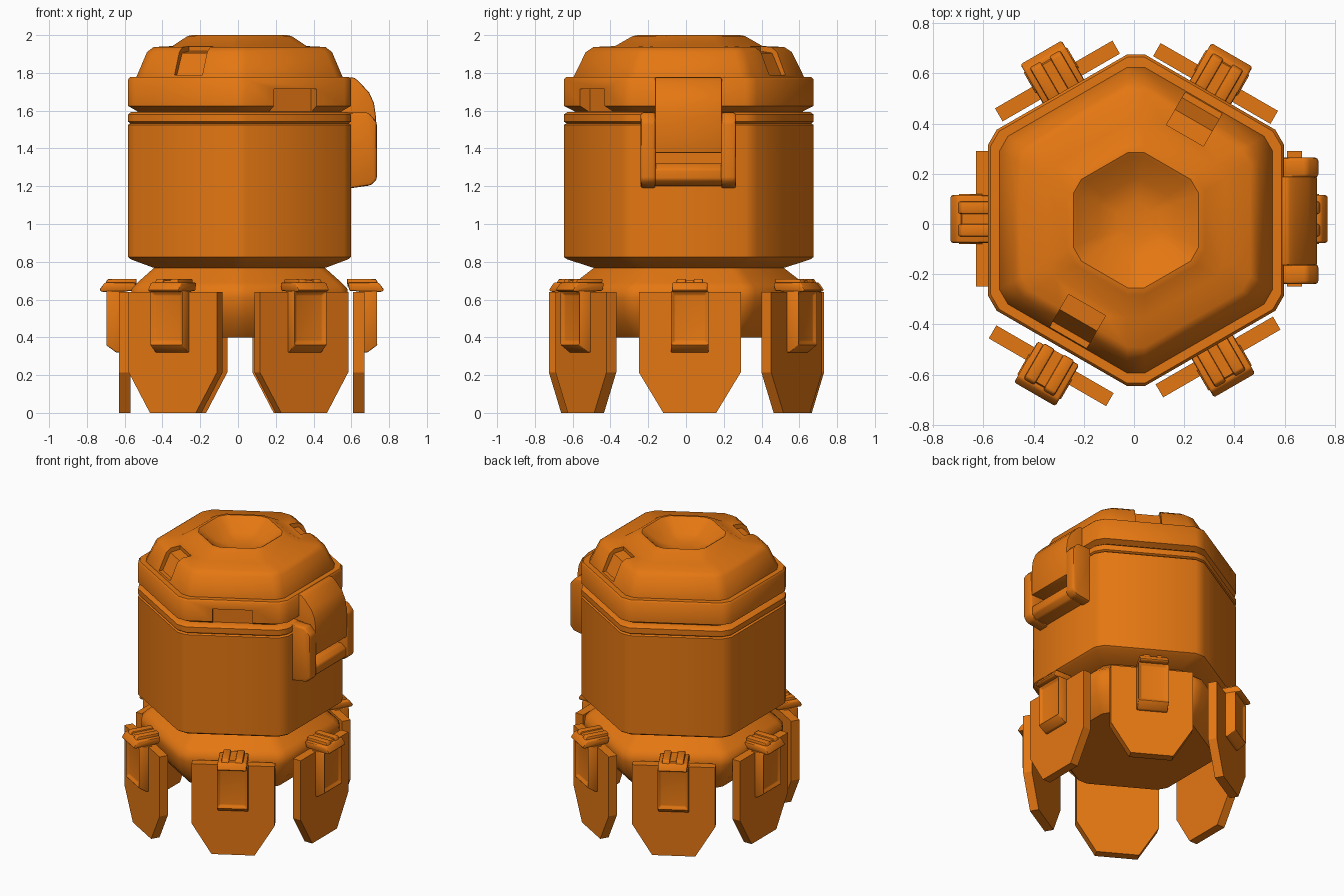
import bpy, bmesh
from math import radians, sin, cos, tan, atan2
from mathutils import Matrix, Vector

if "Cube" in bpy.data.objects:
    bpy.data.objects.remove(bpy.data.objects["Cube"])

orange = bpy.data.materials.new("orange_paint")
orange.use_nodes = True
COLOUR = (0.78, 0.185, 0.006, 1)
orange.diffuse_color = COLOUR
orange.node_tree.nodes["Principled BSDF"].inputs["Base Color"].default_value = COLOUR

CENTRE = (0.008, 0.015)


def finish(name, bm, bevel=0.0):
    """Turn a bmesh into an orange object with softened edges."""
    bmesh.ops.recalc_face_normals(bm, faces=bm.faces)
    if bevel:
        sharp = [e for e in bm.edges if e.calc_face_angle(0) > 0.35]
        bmesh.ops.bevel(bm, geom=sharp, offset=bevel, segments=2,
                        profile=0.5, affect='EDGES', clamp_overlap=True)
    mesh = bpy.data.meshes.new(name)
    bm.to_mesh(mesh)
    bm.free()
    mesh.materials.append(orange)
    ob = bpy.data.objects.new(name, mesh)
    bpy.context.collection.objects.link(ob)
    return ob


def smooth(ob, angle=40):
    bpy.ops.object.select_all(action='DESELECT')
    ob.select_set(True)
    bpy.context.view_layer.objects.active = ob
    bpy.ops.object.shade_smooth_by_angle(angle=radians(angle))


def hex_loft(name, profile, cut=0.04):
    """Stack chamfered hexagons through (apothem, z) points, capped at both ends."""
    bm = bmesh.new()
    rings = []
    for apothem, z in profile:
        half = apothem * tan(radians(30)) - min(cut, apothem * 0.15)
        ring = []
        for k in range(6):
            a = radians(60 * k)
            for t in (-half, half):
                ring.append(bm.verts.new((CENTRE[0] + apothem * cos(a) - t * sin(a),
                                          CENTRE[1] + apothem * sin(a) + t * cos(a), z)))
        rings.append(ring)
    for low, high in zip(rings, rings[1:]):
        for i in range(12):
            j = (i + 1) % 12
            bm.faces.new((low[i], low[j], high[j], high[i]))
    bm.faces.new(rings[0])
    bm.faces.new(rings[-1])
    return finish(name, bm)


def prism(name, points, start, end, place, across=True, bevel=0.0, recess=0.0):
    """Extrude (radial, z) points sideways, or (sideways, z) points radially."""
    bm = bmesh.new()

    def vert(p, d):
        return bm.verts.new((p[0], d, p[1]) if across else (d, p[0], p[1]))
    a = [vert(p, start) for p in points]
    b = [vert(p, end) for p in points]
    bm.faces.new(a)
    bm.faces.new(b)
    for i in range(len(points)):
        j = (i + 1) % len(points)
        bm.faces.new((a[i], a[j], b[j], b[i]))
    bmesh.ops.recalc_face_normals(bm, faces=bm.faces)
    if recess:
        outer = max(bm.faces, key=lambda f: f.normal.x)
        bmesh.ops.inset_region(bm, faces=[outer], thickness=0.028)
        bmesh.ops.translate(bm, verts=outer.verts, vec=(-recess, 0, 0))
    bm.transform(place)
    return finish(name, bm, bevel)


def facing(degrees, x=CENTRE[0], y=CENTRE[1]):
    return Matrix.Translation((x, y, 0)) @ Matrix.Rotation(radians(degrees), 4, 'Z')


def carve(ob, cutter):
    cutter.hide_render = True
    mod = ob.modifiers.new("carve", 'BOOLEAN')
    mod.operation = 'DIFFERENCE'
    mod.solver = 'EXACT'
    mod.object = cutter
    bpy.context.view_layer.objects.active = ob
    bpy.ops.object.modifier_apply(modifier=mod.name)
    bpy.data.objects.remove(cutter)


# Hexagonal shell: skirt, barrel, collar
smooth(hex_loft("skirt", [(0.47, 0.4), (0.55, 0.5), (0.575, 0.61), (0.57, 0.66),
                          (0.54, 0.69), (0.45, 0.77), (0.45, 0.8)]), 45)
smooth(hex_loft("barrel", [(0.44, 0.765), (0.46, 0.77), (0.575, 0.813), (0.59, 0.825),
                           (0.59, 1.525), (0.575, 1.535)]))
smooth(hex_loft("collar", [(0.575, 1.53), (0.59, 1.542), (0.59, 1.58),
                           (0.575, 1.592), (0.53, 1.595)]))

# Head band with a slot on the front left face
band = hex_loft("head_band", [(0.53, 1.59), (0.555, 1.605), (0.59, 1.625),
                              (0.59, 1.765), (0.58, 1.777), (0.5, 1.777)])
carve(band, prism("slot_cutter", [(0.53, 1.58), (0.7, 1.58), (0.7, 1.715), (0.53, 1.715)],
                  -0.13, 0.13, facing(-60)))
smooth(band)

# Lid with a hexagonal bowl and two shallow dents
lid = hex_loft("lid", [(0.545, 1.76), (0.545, 1.78), (0.49, 1.91), (0.455, 1.937),
                       (0.355, 1.942), (0.275, 1.995), (0.25, 2.0), (0.235, 1.99),
                       (0.15, 1.92), (0.07, 1.9)])
for turn in (60, -120):
    carve(lid, prism("dent_cutter", [(0.39, 1.915), (0.39, 2.05), (0.7, 2.05),
                                     (0.7, 1.79), (0.515, 1.79), (0.46, 1.905)],
                     -0.085, 0.085, facing(turn)))
smooth(lid)

# Side latch: curved strap held in a U-shaped frame
side = facing(0, 0, 0.01)
smooth(prism("latch_strap", [(0.5, 1.775), (0.615, 1.775), (0.64, 1.755), (0.695, 1.695),
                             (0.72, 1.64), (0.73, 1.57), (0.73, 1.375), (0.5, 1.375)],
             -0.175, 0.18, side, bevel=0.008))
for name, start, end in (("latch_rail_right", -0.25, -0.17), ("latch_rail_left", 0.175, 0.255)):
    smooth(prism(name, [(0.55, 1.19), (0.6, 1.19), (0.705, 1.205), (0.735, 1.235),
                        (0.735, 1.54), (0.69, 1.59), (0.55, 1.59)],
                 start, end, side, bevel=0.014))
smooth(prism("latch_bar", [(0.55, 1.2), (0.69, 1.205), (0.725, 1.235),
                           (0.725, 1.29), (0.69, 1.32), (0.55, 1.32)],
             -0.18, 0.185, side, bevel=0.01))
smooth(prism("latch_back", [(0.55, 1.3), (0.63, 1.3), (0.63, 1.59), (0.55, 1.59)],
             -0.18, 0.185, side))

# Six legs, each a tapered plate with a buckle and a hinge cap
LEGS = [(0, 0.64, 0.02), (60, 0.325, 0.56), (120, -0.305, 0.57),
        (180, -0.6, 0.02), (240, -0.33, -0.565), (300, 0.335, -0.53)]
PLATE = [(-0.14, 0), (0.14, 0), (0.27, 0.215), (0.27, 0.64), (-0.27, 0.64), (-0.27, 0.215)]
BUCKLE = [(0, 0.32), (0.045, 0.32), (0.1, 0.36), (0.1, 0.645), (0, 0.645)]
CAP = [(-0.05, 0.645), (0.12, 0.64), (0.135, 0.65), (0.105, 0.69), (-0.06, 0.69)]
RIDGE = [(-0.06, 0.67), (0.11, 0.67), (0.09, 0.71), (-0.065, 0.71)]
for number, (turn, x, y) in enumerate(LEGS, 1):
    place = facing(turn, x, y)
    smooth(prism(f"leg_plate_{number}", PLATE, -0.03, 0.03, place, across=False), 30)
    smooth(prism(f"leg_buckle_{number}", BUCKLE, -0.1, 0.1, place, bevel=0.006, recess=0.018))
    smooth(prism(f"hinge_cap_{number}", CAP, -0.095, 0.095, place, bevel=0.012))
    for t in (-0.045, 0.045):
        smooth(prism(f"hinge_ridge_{number}", RIDGE, t - 0.025, t + 0.025, place, bevel=0.008))
    smooth(prism(f"hinge_saddle_{number}", [(-0.06, 0.67), (0.1, 0.67), (0.085, 0.7), (-0.06, 0.7)],
                 -0.03, 0.03, place))
